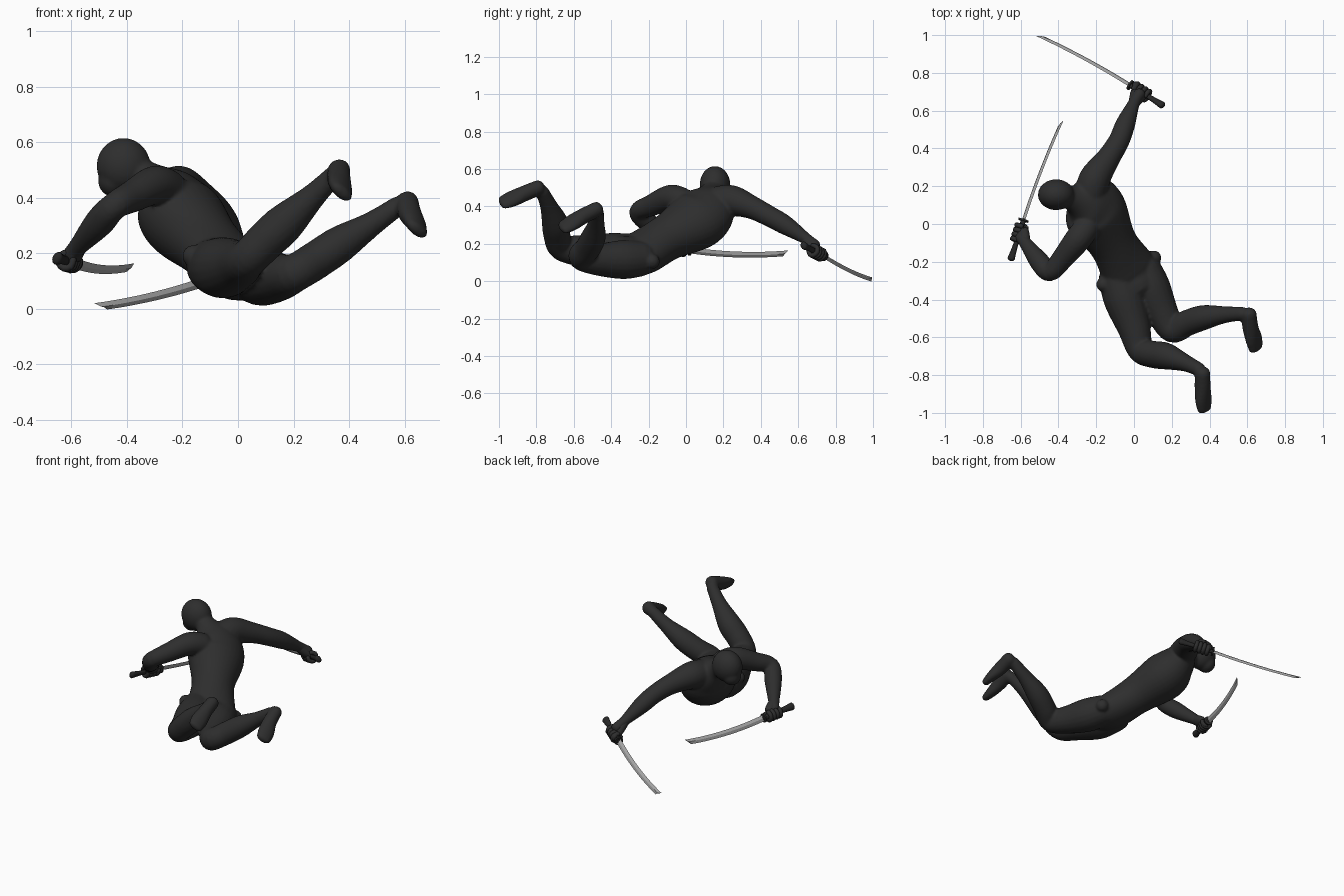
import bpy, bmesh, math
from mathutils import Vector, Matrix

if "Cube" in bpy.data.objects:
    bpy.data.objects.remove(bpy.data.objects["Cube"])


def material(name, v):
    m = bpy.data.materials.new(name)
    m.diffuse_color = (v, v, v, 1)
    m.use_nodes = True
    m.node_tree.nodes["Principled BSDF"].inputs["Base Color"].default_value = m.diffuse_color
    return m


CLOTH = material("black cloth", 0.027)
GRIP = material("dark grip", 0.02)
STEEL = material("steel", 0.4)


def catmull(rows, sub):
    # smooth interpolation of rows of numbers
    out, n = [], len(rows)
    for i in range(n - 1):
        p = [rows[max(0, min(n - 1, i + k))] for k in (-1, 0, 1, 2)]
        for s in range(sub):
            t = s / sub
            out.append([0.5 * (2 * b + (c - a) * t + (2 * a - 5 * b + 4 * c - d) * t * t
                               + (3 * b - a - 3 * c + d) * t ** 3) for a, b, c, d in zip(*p)])
    return out + [list(rows[-1])]


def tube(bm, rows, side=None, seg=20, sub=6):
    # rows: x, y, z, half width, half depth (+ side vector); domed at both ends
    if len(rows[0]) == 4:
        rows = [(*r, r[3]) for r in rows]
    if len(rows[0]) == 5:
        rows = [(*r, *(side or (0.31, 0.5, 0.81))) for r in rows]
    st = catmull(rows, sub)
    first, last = Vector(st[0][:3]), Vector(st[-1][:3])
    d0 = (first - Vector(st[1][:3])).normalized()
    d1 = (last - Vector(st[-2][:3])).normalized()

    def dome(r, d):
        res = []
        for ang in (25, 50, 72, 86):
            a = math.radians(ang)
            h = min(r[3], r[4]) * 0.8 * math.sin(a)
            res.append([*(Vector(r[:3]) + d * h), r[3] * math.cos(a), r[4] * math.cos(a), *r[5:]])
        return res
    st = dome(st[0], d0)[::-1] + st + dome(st[-1], d1)
    rings = []
    for i, r in enumerate(st):
        t = (Vector(st[min(i + 1, len(st) - 1)][:3]) - Vector(st[max(i - 1, 0)][:3])).normalized()
        u = Vector(r[5:8])
        u = (u - t * u.dot(t)).normalized()
        v = t.cross(u)
        rings.append([bm.verts.new(Vector(r[:3]) + u * r[3] * math.cos(2 * math.pi * k / seg)
                                   + v * r[4] * math.sin(2 * math.pi * k / seg)) for k in range(seg)])
    for a, b in zip(rings, rings[1:]):
        for k in range(seg):
            bm.faces.new((a[k], a[(k + 1) % seg], b[(k + 1) % seg], b[k]))
    bm.faces.new(rings[0][::-1])
    bm.faces.new(rings[-1])


def ball(bm, c, r):
    r = r if isinstance(r, tuple) else (r, r, r)
    bmesh.ops.create_uvsphere(bm, u_segments=24, v_segments=16, radius=1,
                              matrix=Matrix.Translation(c) @ Matrix.Diagonal((*r, 1)))


def finish(bm, name, mat, angle=40):
    bmesh.ops.recalc_face_normals(bm, faces=bm.faces)
    me = bpy.data.meshes.new(name)
    bm.to_mesh(me)
    bm.free()
    ob = bpy.data.objects.new(name, me)
    bpy.context.collection.objects.link(ob)
    me.materials.append(mat)
    bpy.ops.object.select_all(action='DESELECT')
    ob.select_set(True)
    bpy.context.view_layer.objects.active = ob
    bpy.ops.object.shade_smooth_by_angle(angle=math.radians(angle))
    return ob


# Body: twisted torso, head, limbs, fused into one smooth skin
bm = bmesh.new()
tube(bm, [(0.025, -0.33, 0.145, 0.12, 0.095, 0.86, 0.43, -0.3),
          (-0.025, -0.25, 0.145, 0.15, 0.11, 0.86, 0.43, -0.3),
          (-0.11, -0.105, 0.23, 0.13, 0.12, 0.75, 0.55, -0.35),
          (-0.20, 0.055, 0.325, 0.175, 0.148, 0.55, 0.75, -0.3),
          (-0.255, 0.115, 0.405, 0.155, 0.115, 0.4, 0.9, -0.15),
          (-0.32, 0.135, 0.465, 0.075, 0.065, 0.3, 0.95, -0.1),
          (-0.38, 0.15, 0.50, 0.055, 0.055, 0.3, 0.95, -0.1)], seg=32)
ball(bm, (-0.412, 0.155, 0.515), (0.097, 0.082, 0.1))         # skull
ball(bm, (-0.45, 0.16, 0.462), (0.054, 0.06, 0.058))          # jaw
for hip in ((0.105, -0.18, 0.105), (-0.16, -0.32, 0.19)):     # hip knobs
    ball(bm, hip, 0.04)

# bent arm and reaching arm
tube(bm, [(-0.25, -0.02, 0.43, 0.07), (-0.30, -0.085, 0.445, 0.07), (-0.38, -0.185, 0.405, 0.058),
          (-0.445, -0.255, 0.37, 0.05), (-0.50, -0.20, 0.31, 0.053), (-0.575, -0.10, 0.225, 0.034),
          (-0.60, -0.07, 0.195, 0.032)])
tube(bm, [(-0.23, 0.16, 0.42, 0.085), (-0.205, 0.245, 0.43, 0.083), (-0.135, 0.35, 0.395, 0.063),
          (-0.08, 0.44, 0.35, 0.056), (-0.045, 0.53, 0.3, 0.052), (0.0, 0.64, 0.228, 0.032),
          (0.03, 0.69, 0.19, 0.032)])
# legs with bent knees
tube(bm, [(-0.09, -0.28, 0.155, 0.1), (-0.05, -0.40, 0.148, 0.11), (0.0, -0.55, 0.16, 0.088),
          (0.035, -0.665, 0.18, 0.07), (0.10, -0.69, 0.245, 0.072), (0.17, -0.70, 0.31, 0.071),
          (0.27, -0.735, 0.405, 0.046), (0.345, -0.77, 0.48, 0.036)])
tube(bm, [(0.05, -0.24, 0.12, 0.095), (0.09, -0.34, 0.115, 0.104), (0.15, -0.47, 0.115, 0.086),
          (0.205, -0.56, 0.13, 0.07), (0.28, -0.525, 0.175, 0.069), (0.37, -0.495, 0.235, 0.066),
          (0.48, -0.48, 0.305, 0.045), (0.575, -0.475, 0.37, 0.036)])
# feet
FOOT_SIDE = (-0.7, -0.3, 0.63)
tube(bm, [(0.363, -0.787, 0.50, 0.04, 0.042), (0.363, -0.86, 0.47, 0.043, 0.042),
          (0.368, -0.93, 0.44, 0.052, 0.033), (0.373, -0.98, 0.42, 0.046, 0.023)], side=FOOT_SIDE)
tube(bm, [(0.608, -0.475, 0.385, 0.04, 0.042), (0.617, -0.55, 0.347, 0.043, 0.042),
          (0.635, -0.61, 0.312, 0.052, 0.033), (0.646, -0.657, 0.285, 0.046, 0.023)], side=FOOT_SIDE)
body = finish(bm, "body", CLOTH)
rem = body.modifiers.new("fuse", 'REMESH')
rem.mode, rem.voxel_size, rem.use_smooth_shade = 'VOXEL', 0.009, True
smo = body.modifiers.new("soften", 'SMOOTH')
smo.factor, smo.iterations = 0.5, 3
for mod in ("fuse", "soften"):
    bpy.ops.object.modifier_apply(modifier=mod)
bpy.ops.object.shade_smooth()


def sword(tag, pommel, base, tip, wide, wrist):
    pommel, base, tip, wide = map(Vector, (pommel, base, tip, wide))
    axis = (tip - base).normalized()
    wide = (wide - axis * wide.dot(axis)).normalized()
    flat = axis.cross(wide)
    # curved blade with a slanted tip
    b, rings, n = bmesh.new(), [], 16
    for i in range(n + 1):
        t = i / n
        c = base.lerp(tip, t) - wide * (0.07 * t * (1 - t))
        w = 0.019 - 0.003 * t
        back = axis * (-0.04 if i == n else 0)
        rings.append([b.verts.new(p) for p in (c + wide * w, c + flat * 0.005 + back / 2,
                                               c - wide * w + back, c - flat * 0.005 + back / 2)])
    for p, q in zip(rings, rings[1:]):
        for k in range(4):
            b.faces.new((p[k], p[(k + 1) % 4], q[(k + 1) % 4], q[k]))
    b.faces.new(rings[0])
    b.faces.new(rings[-1])
    finish(b, tag + "_blade", STEEL, 25)
    # grip, guard and pommel
    ga = (base - pommel).normalized()
    b = bmesh.new()
    pts = [pommel.lerp(base, k / 4) for k in range(5)]
    tube(b, [(*p, r, r * 0.75) for p, r in zip(pts, (0.024, 0.018, 0.016, 0.016, 0.017))],
         side=tuple(wide), seg=12, sub=3)
    rot = ga.to_track_quat('Z', 'Y').to_matrix().to_4x4()
    bmesh.ops.create_cone(b, cap_ends=True, segments=20, radius1=0.028, radius2=0.028, depth=0.01,
                          matrix=Matrix.Translation(base) @ rot)
    finish(b, tag + "_hilt", GRIP)
    # fist: palm and four curled fingers round the grip
    b = bmesh.new()
    wrist = Vector(wrist)
    hold = pommel.lerp(base, 0.66)
    out = hold - wrist
    out = (out - ga * out.dot(ga)).normalized()
    cross = ga.cross(out)
    palm = hold - out * 0.02
    tube(b, [(*wrist, 0.03, 0.028), (*wrist.lerp(palm, 0.55), 0.04, 0.03), (*palm, 0.046, 0.028)],
         side=tuple(ga), seg=16, sub=4)
    for k in range(4):
        c = hold + ga * (-0.038 + 0.025 * k)
        arc = [c + out * 0.028 * math.cos(a) + cross * 0.028 * math.sin(a)
               for a in (-2.6, -1.5, -0.5, 0.5, 1.5, 2.4)]
        tube(b, [(*p, 0.013) for p in arc], side=tuple(ga), seg=8, sub=2)
    thumb = [palm + ga * 0.03 - cross * 0.015, hold + ga * 0.045 - cross * 0.025,
             hold + ga * 0.045 + out * 0.015 - cross * 0.015]
    tube(b, [(*p, 0.013) for p in thumb], side=tuple(cross), seg=8, sub=3)
    finish(b, tag + "_hand", CLOTH, 60)


sword("far", (0.148, 0.63, 0.19), (-0.02, 0.735, 0.135), (-0.51, 1.0, 0.007),
      (-0.23, -0.43, 0.85), (0.0, 0.64, 0.225))
sword("near", (-0.65, -0.182, 0.182), (-0.585, 0.02, 0.165), (-0.38, 0.55, 0.15),
      (0.4, -0.16, 0.85), (-0.575, -0.10, 0.225))
